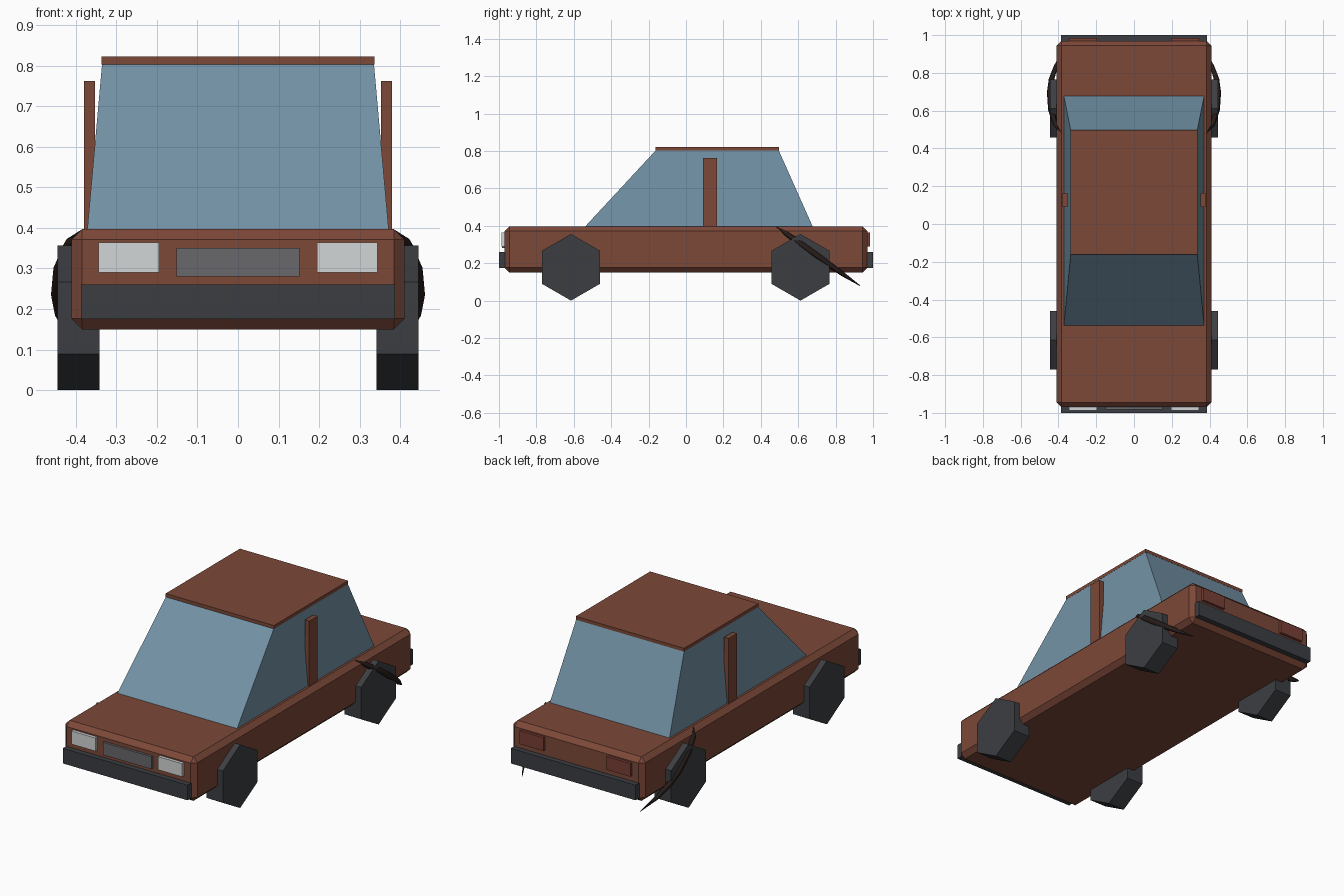
import bpy, bmesh, math
from mathutils import Matrix

if "Cube" in bpy.data.objects:
    bpy.data.objects.remove(bpy.data.objects["Cube"])


def material(name, rgb):
    m = bpy.data.materials.new(name)
    m.diffuse_color = (*rgb, 1)
    m.use_nodes = True
    m.node_tree.nodes["Principled BSDF"].inputs["Base Color"].default_value = m.diffuse_color
    return m


PAINT = material("paint", (0.20, 0.065, 0.04))
GLASS = material("glass", (0.17, 0.29, 0.38))
RUBBER = material("rubber", (0.045, 0.048, 0.055))
LAMP = material("lamp", (0.65, 0.67, 0.68))
GRILLE = material("grille_grey", (0.14, 0.14, 0.15))
RED = material("tail_red", (0.19, 0.05, 0.035))
TRIM = material("trim", (0.02, 0.012, 0.01))


def finish(name, bm, mat):
    bmesh.ops.recalc_face_normals(bm, faces=bm.faces)
    me = bpy.data.meshes.new(name)
    bm.to_mesh(me)
    bm.free()
    ob = bpy.data.objects.new(name, me)
    bpy.context.collection.objects.link(ob)
    me.materials.append(mat)
    return ob


def box(name, x, y, z, mat, bevel=0):
    bm = bmesh.new()
    bmesh.ops.create_cube(bm, size=1)
    for v in bm.verts:
        v.co = [(a + b) / 2 + c * (b - a) for c, (a, b) in zip(v.co, (x, y, z))]
    if bevel:
        bmesh.ops.bevel(bm, geom=bm.edges[:], offset=bevel, segments=1, affect='EDGES')
    return finish(name, bm, mat)


# Lower body with chamfered edges
box("body", (-0.41, 0.41), (-0.97, 0.97), (0.15, 0.397), PAINT, 0.026)

# Glasshouse: tapered block
bm = bmesh.new()
rings = []
for hx, y0, y1, z in ((0.372, -0.545, 0.68, 0.39), (0.335, -0.16, 0.495, 0.805)):
    rings.append([bm.verts.new(p) for p in
                  ((-hx, y0, z), (hx, y0, z), (hx, y1, z), (-hx, y1, z))])
bm.faces.new(rings[0])
bm.faces.new(rings[1])
for i in range(4):
    j = (i + 1) % 4
    bm.faces.new((rings[0][i], rings[0][j], rings[1][j], rings[1][i]))
finish("cabin_glass", bm, GLASS)
box("roof", (-0.336, 0.336), (-0.162, 0.497), (0.803, 0.822), PAINT)

# Bumpers and grille
box("front_bumper", (-0.387, 0.387), (-1.0, -0.965), (0.175, 0.26), RUBBER)
box("rear_bumper", (-0.387, 0.387), (0.955, 1.0), (0.175, 0.26), RUBBER)
box("grille", (-0.151, 0.151), (-0.983, -0.96), (0.28, 0.35), GRILLE)

for side, s in (("left", -1), ("right", 1)):
    def span(a, b):
        return tuple(sorted((s * a, s * b)))

    # Lamps and door pillars
    box(side + "_headlight", span(0.195, 0.344), (-0.987, -0.96), (0.29, 0.364), LAMP)
    box(side + "_taillight", span(0.195, 0.344), (0.96, 0.985), (0.29, 0.364), RED)
    box(side + "_pillar", span(0.352, 0.379), (0.09, 0.165), (0.39, 0.762), PAINT)

    # Six-sided wheels
    for end, y in (("front", -0.615), ("rear", 0.612)):
        bm = bmesh.new()
        bmesh.ops.create_cone(bm, cap_ends=True, segments=6, radius1=0.178,
                              radius2=0.178, depth=0.103)
        # stand the disc upright with a corner at the top
        co = [v.co.copy() for v in bm.verts]
        turn = math.pi / 2 - math.atan2(co[0].y, co[0].x)
        bm.transform(Matrix.Rotation(turn, 4, 'Z'))
        for v in bm.verts:
            p = v.co.copy()
            v.co = (s * 0.393 + p.z, y + p.x, 0.178 + p.y)
        finish(f"{side}_{end}_wheel", bm, RUBBER)

    # Tilted arch trim tapering to points across the rear wheel
    cu = bpy.data.curves.new(side + "_rear_arch_trim", 'CURVE')
    cu.dimensions = '3D'
    cu.bevel_depth = 0.018
    cu.bevel_resolution = 0
    cu.use_fill_caps = True
    path = ((0.382, 0.48, 0.396, 0.1), (0.418, 0.53, 0.362, 0.7), (0.438, 0.61, 0.305, 1),
            (0.444, 0.70, 0.24, 1), (0.436, 0.77, 0.19, 0.9), (0.412, 0.84, 0.14, 0.7),
            (0.366, 0.93, 0.08, 0.1))
    sp = cu.splines.new('POLY')
    sp.points.add(len(path) - 1)
    for pt, (x, y, z, r) in zip(sp.points, path):
        pt.co = (s * x, y, z, 1)
        pt.radius = r
    cu.materials.append(TRIM)
    bpy.context.collection.objects.link(bpy.data.objects.new(cu.name, cu))
